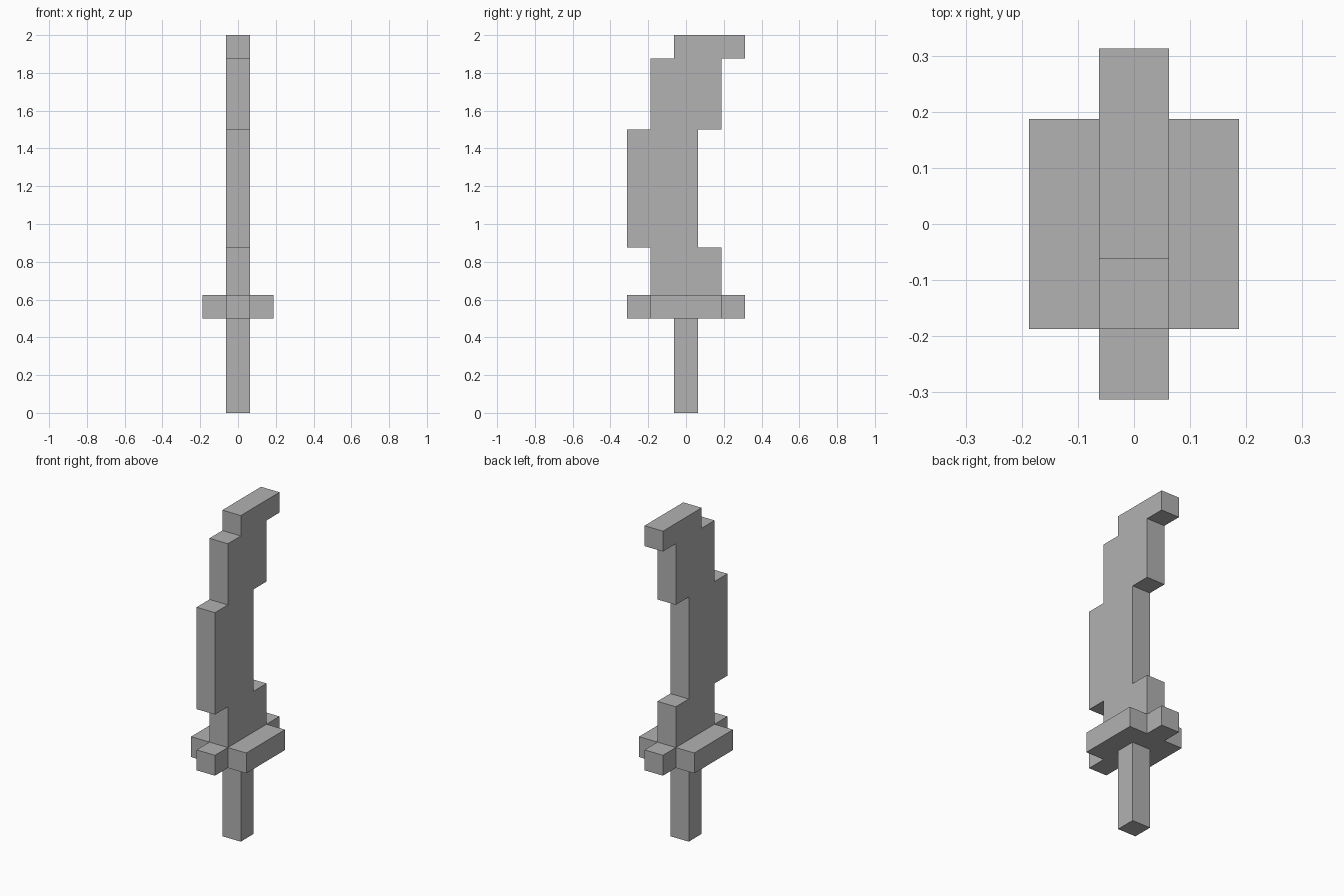
import bpy
import bmesh
from mathutils import Vector

cube = bpy.data.objects.get("Cube")
if cube:
    bpy.data.objects.remove(cube, do_unlink=True)

U = 0.125  # size of one block; all parts sit on this block grid

# Single plain grey
grey = bpy.data.materials.new("plain_grey")
grey.use_nodes = True
colour = (0.445, 0.445, 0.445, 1.0)
grey.diffuse_color = colour
grey.node_tree.nodes["Principled BSDF"].inputs["Base Color"].default_value = colour


def stepped_outline(rows):
    """Outline of stacked rows (bottom, top, low, high), all in blocks."""
    low_side, high_side = [], []
    for bottom, top, low, high in rows:
        low_side += [(low, bottom), (low, top)]
        high_side += [(high, bottom), (high, top)]
    return high_side + low_side[::-1]


def extruded(name, outline, place, direction):
    """Flat outline placed in space, then pushed along a direction."""
    bm = bmesh.new()
    face = bm.faces.new([bm.verts.new(Vector(place(a, b)) * U) for a, b in outline])
    result = bmesh.ops.extrude_face_region(bm, geom=[face], use_keep_orig=True)
    moved = [g for g in result["geom"] if isinstance(g, bmesh.types.BMVert)]
    bmesh.ops.translate(bm, verts=moved, vec=Vector(direction) * U)
    bmesh.ops.recalc_face_normals(bm, faces=bm.faces)
    mesh = bpy.data.meshes.new(name)
    bm.to_mesh(mesh)
    bm.free()
    mesh.materials.append(grey)
    obj = bpy.data.objects.new(name, mesh)
    bpy.context.collection.objects.link(obj)
    return obj


# Grip: square post
extruded("grip", stepped_outline([(-0.5, 0.5, -0.5, 0.5)]),
         lambda x, y: (x, y, 0), (0, 0, 4))

# Guard: wide plate with a stub at the front and back
extruded("guard",
         stepped_outline([(-2.5, -1.5, -0.5, 0.5),
                          (-1.5, 1.5, -1.5, 1.5),
                          (1.5, 2.5, -0.5, 0.5)]),
         lambda x, y: (x, y, 4), (0, 0, 1))

# Blade: stepped curve, with a hooked tip towards the back
extruded("blade",
         stepped_outline([(5, 7, -1.5, 1.5),
                          (7, 12, -2.5, 0.5),
                          (12, 15, -1.5, 1.5),
                          (15, 16, -0.5, 2.5)]),
         lambda y, z: (-0.5, y, z), (1, 0, 0))
